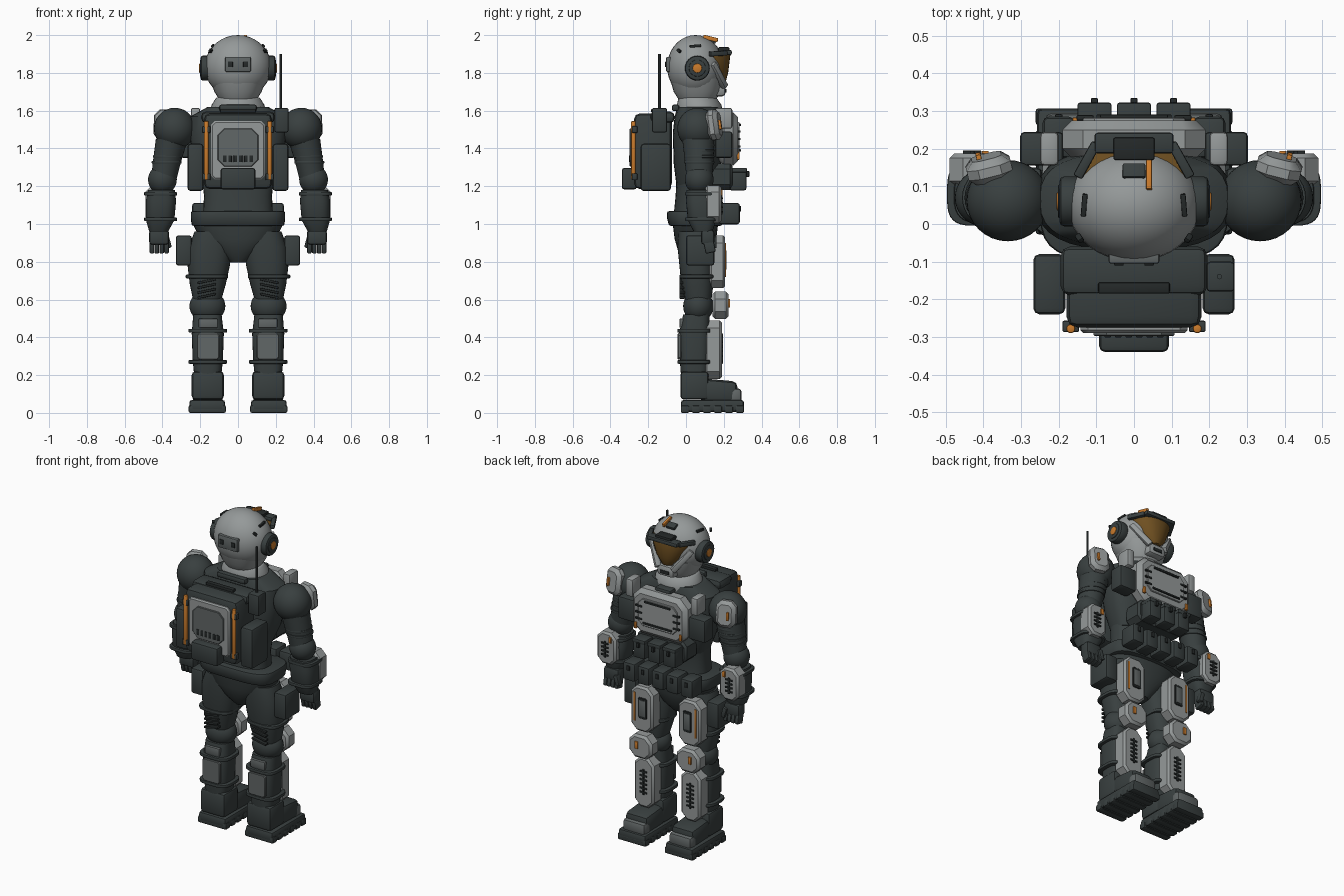
import bpy, bmesh, math
from mathutils import Matrix, Vector, Euler

cube = bpy.data.objects.get("Cube")
if cube:
    bpy.data.objects.remove(cube, do_unlink=True)


def material(name, r, g, b):
    m = bpy.data.materials.new(name)
    m.use_nodes = True
    m.diffuse_color = (r, g, b, 1)
    m.node_tree.nodes["Principled BSDF"].inputs["Base Color"].default_value = (r, g, b, 1)
    return m


DARK = material("dark suit", .04, .05, .05)
BLACK = material("black trim", .018, .022, .022)
MID = material("mid grey panel", .12, .135, .135)
LIGHT = material("light grey armour", .3, .32, .32)
ORANGE = material("orange accent", .6, .2, .025)
GOLD = material("bronze visor", .16, .08, .015)


def finish(bm, name, mat, pair=False, bevel=0, segments=2):
    """Bevel, shade and link a mesh, with a mirrored twin if it is one of a pair."""
    bmesh.ops.recalc_face_normals(bm, faces=bm.faces)
    if bevel:
        sharp = [e for e in bm.edges if e.calc_face_angle(0) > .9]
        bmesh.ops.bevel(bm, geom=sharp, offset=bevel, offset_type='OFFSET', segments=segments,
                        profile=.5, affect='EDGES', clamp_overlap=True)
    for f in bm.faces:
        f.smooth = True
    for e in bm.edges:
        e.smooth = e.calc_face_angle(0) < .6
    mesh = bpy.data.meshes.new(name)
    bm.to_mesh(mesh)
    bm.free()
    mesh.materials.append(mat)
    obj = bpy.data.objects.new("left_" + name if pair else name, mesh)
    bpy.context.collection.objects.link(obj)
    if pair:
        twin = mesh.copy()
        twin.transform(Matrix.Scale(-1, 4, Vector((1, 0, 0))))
        twin.flip_normals()
        bpy.context.collection.objects.link(bpy.data.objects.new("right_" + name, twin))


def place(bm, at, rot):
    turn = Euler([math.radians(a) for a in rot]).to_matrix().to_4x4()
    bm.transform(Matrix.Translation(at) @ turn)


def box(name, at, size, mat, pair=False, bevel=.012, rot=(0, 0, 0)):
    bm = bmesh.new()
    bmesh.ops.create_cube(bm, size=1)
    bm.transform(Matrix.Diagonal((*size, 1)))
    place(bm, at, rot)
    finish(bm, name, mat, pair, bevel)


def plate(name, at, size, cut, mat, pair=False, bevel=.012, rot=(0, 0, 0)):
    """Armour slab facing along y with its four corners cut off."""
    bm = bmesh.new()
    w, d, h = (s / 2 for s in size)
    outline = []
    for sx, sz in ((1, 1), (-1, 1), (-1, -1), (1, -1)):
        corner = [(sx * w, sz * (h - cut)), (sx * (w - cut), sz * h)]
        outline += corner if sx * sz > 0 else corner[::-1]
    face = bm.faces.new([bm.verts.new((x, -d, z)) for x, z in outline])
    grown = bmesh.ops.extrude_face_region(bm, geom=[face])["geom"]
    bmesh.ops.translate(bm, vec=(0, 2 * d, 0), verts=[v for v in grown if isinstance(v, bmesh.types.BMVert)])
    place(bm, at, rot)
    finish(bm, name, mat, pair, bevel, 1)


def ball(name, at, radii, mat, pair=False):
    bm = bmesh.new()
    bmesh.ops.create_uvsphere(bm, u_segments=32, v_segments=18, radius=1)
    bm.transform(Matrix.Diagonal((*radii, 1)))
    place(bm, at, (0, 0, 0))
    finish(bm, name, mat, pair)


def tube(name, at, radius, length, mat, pair=False, bevel=.005, rot=(0, 0, 0), sides=24):
    bm = bmesh.new()
    bmesh.ops.create_cone(bm, cap_ends=True, segments=sides, radius1=radius, radius2=radius, depth=length)
    place(bm, at, rot)
    finish(bm, name, mat, pair, bevel)


def loft(name, rings, mat, pair=False, power=2.0, bevel=0, sides=32):
    """Skin rounded cross-sections given as (z, centre x, centre y, radius x, radius y)."""
    bm = bmesh.new()
    loops = []
    for z, cx, cy, rx, ry in rings:
        loop = []
        for i in range(sides):
            c, s = math.cos(math.tau * i / sides), math.sin(math.tau * i / sides)
            loop.append(bm.verts.new((cx + rx * math.copysign(abs(c) ** (2 / power), c),
                                      cy + ry * math.copysign(abs(s) ** (2 / power), s), z)))
        loops.append(loop)
    for a, b in zip(loops, loops[1:]):
        for i in range(sides):
            j = (i + 1) % sides
            bm.faces.new((a[i], a[j], b[j], b[i]))
    bm.faces.new(loops[0])
    bm.faces.new(loops[-1])
    finish(bm, name, mat, pair, bevel)


def bar(name, a, b, width, mat, pair=False):
    a, b = Vector(a), Vector(b)
    bm = bmesh.new()
    bmesh.ops.create_cube(bm, size=1)
    bm.transform(Matrix.Diagonal((width, width, (b - a).length, 1)))
    bm.transform(Matrix.Translation((a + b) / 2) @ (b - a).to_track_quat('Z', 'Y').to_matrix().to_4x4())
    finish(bm, name, mat, pair, width / 5)


# Helmet with visor, brow, cheek guards and ear pods
ball("helmet", (0, .05, 1.832), (.176, .15, .168), LIGHT)
loft("jaw", [(1.66, 0, .06, .1, .1), (1.7, 0, .06, .125, .125), (1.77, 0, .055, .15, .14)], LIGHT, power=2.2)
loft("visor", [(1.75, 0, .115, .05, .095), (1.8, 0, .105, .095, .118), (1.895, 0, .095, .135, .14)],
     GOLD, power=2.3, bevel=.005)
box("brow", (0, .215, 1.908), (.21, .055, .026), DARK, bevel=.008)
box("brow_mount", (0, .2, 1.925), (.11, .06, .022), BLACK, bevel=.006)
bar("brow_wing", (.1, .215, 1.905), (.15, .125, 1.9), .026, DARK, pair=True)
bar("cheek_guard", (.138, .14, 1.85), (.05, .205, 1.725), .034, LIGHT, pair=True)
box("chin_guard", (0, .165, 1.71), (.12, .09, .07), LIGHT, bevel=.02)
box("chin_vent", (0, .21, 1.705), (.06, .01, .02), BLACK, bevel=.002)
tube("ear_pod", (.168, .06, 1.825), .066, .06, DARK, pair=True, rot=(0, 90, 0), bevel=.012)
tube("ear_ring", (.196, .06, 1.825), .045, .012, DARK, pair=True, rot=(0, 90, 0))
tube("ear_disc", (.2, .06, 1.825), .025, .012, ORANGE, pair=True, rot=(0, 90, 0))
bar("temple_strip", (.135, .02, 1.94), (.13, .08, 1.945), .014, BLACK, pair=True)
bar("rear_strip", (.15, -.03, 1.91), (.14, -.045, 1.925), .016, BLACK, pair=True)
box("crown_fin", (.04, .13, 1.982), (.016, .08, .022), ORANGE, bevel=.003, rot=(-14, 0, 0))
box("crown_block", (0, .14, 1.97), (.06, .04, .02), DARK, bevel=.004, rot=(-24, 0, 0))
box("nape_plate", (0, -.09, 1.845), (.135, .03, .08), MID, bevel=.006)
box("nape_port", (.04, -.105, 1.845), (.025, .01, .03), BLACK, pair=True, bevel=.002)
loft("neck_ring", [(1.58, 0, .07, .15, .125), (1.63, 0, .07, .14, .118), (1.67, 0, .06, .115, .1)], LIGHT, bevel=.008)
box("nape_guard", (0, -.055, 1.615), (.2, .04, .035), DARK)

# Torso, waist, belt and pelvis
loft("chest", [(1.2, 0, .05, .18, .1), (1.32, 0, .06, .23, .125), (1.48, 0, .065, .26, .135),
               (1.57, 0, .065, .25, .125), (1.62, 0, .065, .16, .11)], DARK, power=2.7)
loft("waist", [(1.05, 0, .04, .185, .105), (1.15, 0, .04, .18, .095), (1.24, 0, .05, .19, .1)], DARK, power=2.5)
loft("belt", [(.99, 0, .05, .245, .14), (1.03, 0, .05, .25, .15), (1.068, 0, .05, .25, .15)], DARK, power=3.5, bevel=.01)
loft("pelvis", [(.795, 0, .05, .04, .05), (.85, 0, .05, .11, .09), (.92, 0, .05, .2, .11),
                (1, 0, .05, .24, .12)], DARK, power=2.3)

# Chest armour
plate("chest_plate", (0, .225, 1.45), (.38, .1, .28), .055, LIGHT, bevel=.025)
plate("chest_inset", (0, .276, 1.455), (.27, .015, .17), .03, LIGHT, bevel=.003)
box("collar_block", (0, .2, 1.595), (.11, .07, .03), DARK)
for z in (1.41, 1.45, 1.49):
    box("chest_slot", (.13, .282, z), (.045, .014, .012), BLACK, pair=True, bevel=.003)
box("chest_rail", (0, .284, 1.39), (.2, .014, .012), BLACK, bevel=.003)
box("chest_top_rail", (0, .284, 1.525), (.18, .014, .012), BLACK, bevel=.003)
box("chest_marker", (.155, .276, 1.36), (.016, .014, .04), ORANGE, pair=True, bevel=.003)
box("strap_block", (.225, .2, 1.56), (.05, .09, .11), LIGHT, pair=True)
box("side_pouch", (.245, .2, 1.42), (.115, .09, .14), DARK, pair=True)

# Pouches around the front
plate("belly_panel", (0, .185, 1.25), (.34, .12, .14), .03, DARK)
for x in (-.105, 0, .105):
    box("belly_pouch", (x, .275, 1.235), (.085, .09, .115), DARK)
    box("belly_flap", (x, .28, 1.285), (.09, .085, .025), DARK, bevel=.006)
    box("belly_clip", (x, .325, 1.265), (.018, .02, .03), BLACK, bevel=.003)
for x in (-.2, -.1, 0, .1, .2):
    box("belt_pouch", (x, .23, 1.055), (.085, .11, .115), DARK, bevel=.015)
    box("belt_clip", (x, .285, 1.08), (.02, .014, .03), BLACK, bevel=.003)

# Backpack
box("pack", (0, -.175, 1.385), (.36, .2, .4), DARK, bevel=.03)
box("pack_lid", (0, -.125, 1.565), (.39, .13, .06), DARK, bevel=.025)
box("pack_handle", (0, -.17, 1.6), (.19, .03, .02), BLACK, bevel=.005)
box("pack_pod", (.225, -.16, 1.3), (.085, .16, .25), DARK, pair=True, bevel=.016)
plate("pack_panel", (0, -.275, 1.39), (.285, .03, .31), .02, LIGHT, bevel=.008)
plate("pack_hatch", (0, -.29, 1.405), (.215, .016, .2), .035, MID, bevel=.003)
for i in range(6):
    box("hatch_vent", (-.07 + .028 * i, -.297, 1.345), (.018, .008, .035), BLACK, bevel=.002)
tube("pack_tube", (.168, -.278, 1.39), .012, .31, ORANGE, pair=True, sides=16)
for z in (1.25, 1.5):
    box("tube_clamp", (.168, -.272, z), (.045, .03, .035), DARK, pair=True, bevel=.005)
box("pack_battery", (0, -.3, 1.24), (.185, .08, .115), DARK, bevel=.015)
box("antenna_base", (.23, -.14, 1.55), (.075, .08, .13), DARK, bevel=.01)
tube("antenna", (.227, -.14, 1.75), .007, .3, DARK, sides=10, bevel=0)

# Arms
ball("shoulder", (.335, .062, 1.505), (.11, .108, .11), DARK, pair=True)
plate("shoulder_pad", (.385, .148, 1.525), (.12, .065, .16), .03, LIGHT, pair=True, bevel=.02, rot=(8, 0, -14))
box("shoulder_marker", (.412, .175, 1.525), (.014, .025, .05), ORANGE, pair=True, bevel=.003, rot=(8, 0, -14))
loft("upper_arm", [(1.22, .395, .07, .065, .065), (1.32, .378, .07, .074, .075), (1.45, .35, .065, .085, .085)],
     DARK, pair=True)
for i in range(4):
    loft("arm_rib", [(1.32 + .03 * i + dz, .378 - .007 * i, .07, .079, .08) for dz in (0, .014)],
         DARK, pair=True, bevel=.004)
ball("elbow", (.4, .07, 1.235), (.076, .076, .078), DARK, pair=True)
loft("forearm", [(.96, .42, .09, .05, .05), (1.02, .412, .085, .075, .075), (1.12, .408, .08, .08, .08),
                 (1.18, .405, .075, .072, .072)], DARK, pair=True, power=2.8)
for z in (1.025, 1.16):
    loft("forearm_band", [(z - .01, .41, .08, .087, .085), (z + .01, .41, .08, .087, .085)],
         DARK, pair=True, power=3.5, bevel=.005)
plate("forearm_plate", (.425, .145, 1.105), (.13, .085, .2), .035, LIGHT, pair=True)
box("forearm_marker", (.395, .188, 1.165), (.018, .012, .035), ORANGE, pair=True, bevel=.002)
box("forearm_spine", (.43, .188, 1.1), (.012, .012, .1), BLACK, pair=True, bevel=.002)
for i in range(4):
    box("forearm_slot", (.43, .19, 1.065 + .024 * i), (.05, .01, .01), BLACK, pair=True, bevel=.002)
box("palm", (.418, .115, .93), (.105, .07, .08), DARK, pair=True, bevel=.016)
for i in range(4):
    box("finger", (.456 - .026 * i, .125, .878), (.025, .055, .062), DARK, pair=True, bevel=.008, rot=(12, 0, 0))
box("thumb", (.372, .145, .905), (.028, .035, .065), DARK, pair=True, bevel=.007, rot=(0, 15, 0))

# Thighs and knees
loft("thigh", [(.6, .163, .065, .075, .07), (.68, .16, .06, .095, .085), (.78, .155, .055, .112, .09),
               (.88, .145, .05, .115, .095), (.96, .13, .05, .1, .09)], DARK, pair=True, power=2.4)
loft("thigh_band", [(.712, .165, .06, .112, .095), (.732, .165, .06, .112, .095)], DARK, pair=True, power=3.2, bevel=.005)
box("thigh_pouch", (.287, .075, .86), (.085, .15, .16), DARK, pair=True, bevel=.014)
plate("thigh_plate", (.165, .165, .8), (.155, .085, .28), .04, LIGHT, pair=True)
plate("thigh_inset", (.155, .207, .81), (.06, .012, .13), .008, BLACK, pair=True, bevel=.003)
box("thigh_inset_panel", (.155, .211, .81), (.04, .008, .1), MID, pair=True, bevel=.002)
box("thigh_stripe", (.212, .206, .81), (.012, .012, .18), ORANGE, pair=True, bevel=.003)
for i in range(4):
    box("thigh_rib", (.165, -.02, .62 + .026 * i), (.1, .03, .013), BLACK, pair=True, bevel=.004, rot=(0, 12, 0))
ball("knee", (.162, .065, .565), (.095, .08, .085), DARK, pair=True)
plate("knee_pad", (.165, .183, .57), (.16, .085, .145), .04, LIGHT, pair=True, bevel=.014)
box("knee_marker", (.185, .226, .58), (.022, .014, .045), ORANGE, pair=True, bevel=.003)

# Shins
loft("shin", [(.18, .16, .045, .07, .07), (.28, .16, .045, .08, .078), (.42, .16, .045, .085, .082),
              (.52, .162, .055, .075, .07)], DARK, pair=True, power=3)
for z in (.27, .435):
    loft("shin_band", [(z - .01, .16, .045, .102, .09), (z + .01, .16, .045, .102, .09)],
         DARK, pair=True, power=3.5, bevel=.005)
plate("calf_panel", (.158, -.034, .352), (.12, .02, .14), .012, MID, pair=True, bevel=.004)
box("calf_cap", (.158, -.022, .475), (.1, .025, .05), MID, pair=True, bevel=.006)
plate("shin_plate", (.162, .145, .335), (.135, .09, .31), .04, LIGHT, pair=True)
box("shin_spine", (.162, .19, .34), (.012, .012, .16), BLACK, pair=True, bevel=.002)
for i in range(6):
    box("shin_slot", (.162, .191, .275 + .026 * i), (.05, .01, .011), BLACK, pair=True, bevel=.002)

# Boots
box("boot_shaft", (.16, .045, .145), (.17, .15, .15), DARK, pair=True, bevel=.02)
box("boot_instep", (.16, .17, .115), (.16, .2, .12), DARK, pair=True, bevel=.03, rot=(-5, 0, 0))
box("toe_cap", (.16, .26, .09), (.155, .07, .08), MID, pair=True, bevel=.02)
box("boot_sole", (.163, .14, .037), (.19, .335, .064), DARK, pair=True, bevel=.016)
for i in range(6):
    box("sole_lug", (.163, -.005 + .058 * i, .02), (.197, .045, .04), DARK, pair=True, bevel=.008)
